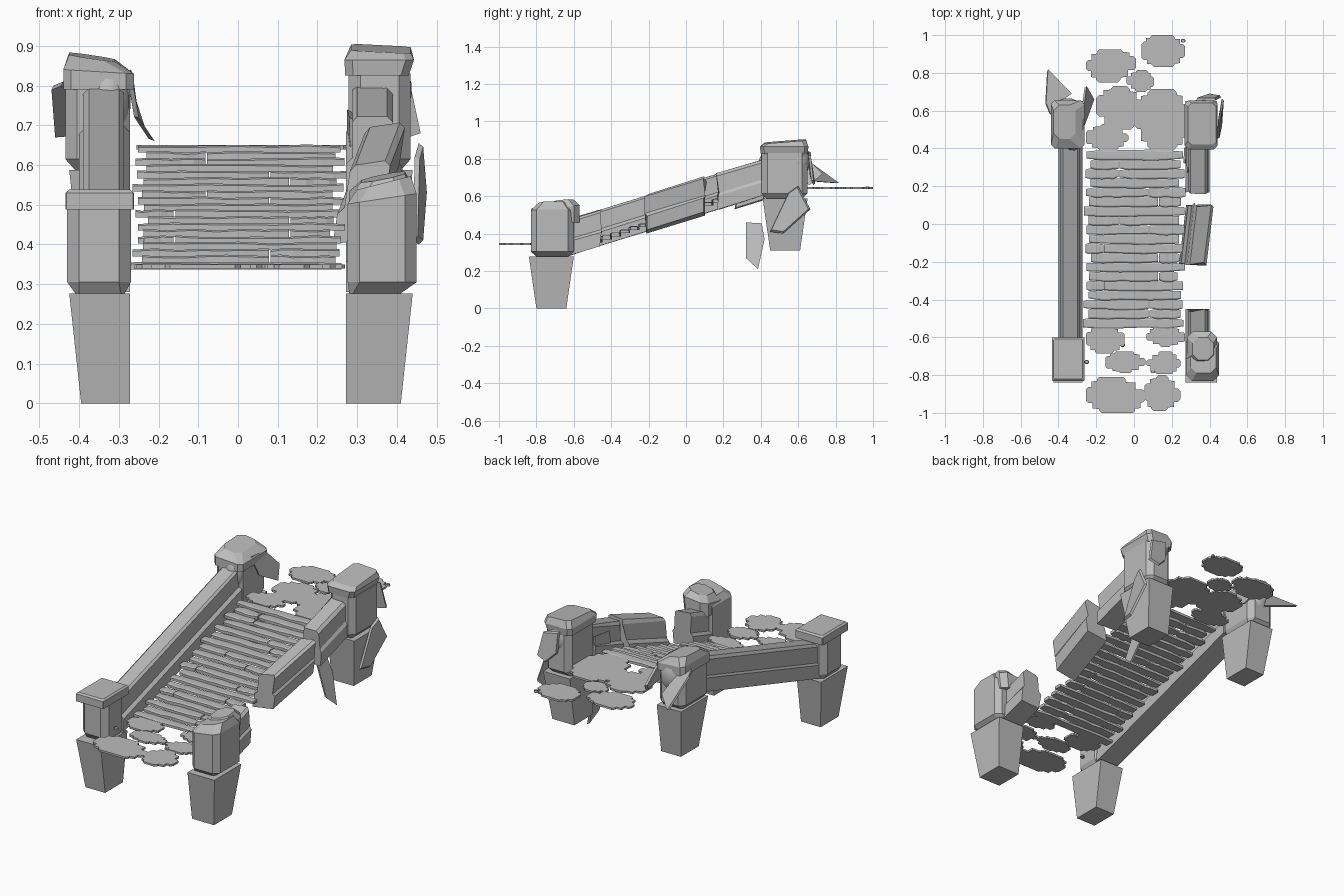
import bpy, bmesh, math, random
from mathutils import Vector

if "Cube" in bpy.data.objects:
    bpy.data.objects.remove(bpy.data.objects["Cube"])

random.seed(4)
stone = bpy.data.materials.new("grey stone")
stone.diffuse_color = (0.5, 0.5, 0.5, 1)
stone.use_nodes = True
stone.node_tree.nodes["Principled BSDF"].inputs["Base Color"].default_value = stone.diffuse_color


def make(name, verts, faces, smooth=False):
    me = bpy.data.meshes.new(name)
    me.from_pydata([tuple(v) for v in verts], [], faces)
    bm = bmesh.new()
    bm.from_mesh(me)
    bmesh.ops.recalc_face_normals(bm, faces=bm.faces)
    bm.to_mesh(me)
    bm.free()
    me.materials.append(stone)
    ob = bpy.data.objects.new(name, me)
    bpy.context.collection.objects.link(ob)
    if smooth:
        me.shade_smooth()
    return ob


def bridge(name, rings, smooth=False):
    """Join equal rings of points into a closed solid."""
    n = len(rings[0])
    verts = [p for r in rings for p in r]
    faces = [(k * n + i, k * n + (i + 1) % n, (k + 1) * n + (i + 1) % n, (k + 1) * n + i)
             for k in range(len(rings) - 1) for i in range(n)]
    faces += [tuple(range(n)), tuple(range(len(verts) - n, len(verts)))]
    return make(name, verts, faces, smooth)


def octagon(z, x0, x1, y0, y1, c, tilt_x=0, tilt_y=0):
    """Rectangle with cut corners, optionally sloped about its centre."""
    pts = [(x0 + c, y0), (x1 - c, y0), (x1, y0 + c), (x1, y1 - c),
           (x1 - c, y1), (x0 + c, y1), (x0, y1 - c), (x0, y0 + c)]
    cx, cy = (x0 + x1) / 2, (y0 + y1) / 2
    return [(x, y, z + (x - cx) * tilt_x + (y - cy) * tilt_y) for x, y in pts]


def rect(z, x0, x1, y0, y1):
    return [(x0, y0, z), (x1, y0, z), (x1, y1, z), (x0, y1, z)]


def shard(name, pts, thick=0.012):
    """Thin slab with a pointed back, from an outline in space."""
    p = [Vector(q) for q in pts]
    n = (p[1] - p[0]).cross(p[2] - p[0]).normalized() * thick
    c = sum(p, Vector()) / len(p)
    return bridge(name, [p, [c + (q - c) * 0.92 + n for q in p]])


# tapered legs, inner side upright
for side, label in ((-1, "left"), (1, "right")):
    for y, z, end in ((-0.72, 0, "front"), (0.53, 0.31, "rear")):
        rings = []
        for dz, xo, hy in ((0, 0.40, 0.08), (0.277, 0.43, 0.12)):
            x0, x1 = sorted((side * 0.272, side * (xo + (0.01 if side > 0 else -0.005))))
            rings.append(rect(z + dz, x0, x1, y - hy, y + hy))
        bridge(f"{end}_{label}_leg", rings)

# front left post with flat cap
bridge("front_left_post", [octagon(0.277, -0.41, -0.285, -0.78, -0.64, 0.01),
                           octagon(0.305, -0.43, -0.27, -0.80, -0.62, 0.03),
                           octagon(0.49, -0.43, -0.27, -0.80, -0.62, 0.03)])
bridge("front_left_cap", [octagon(0.488, -0.435, -0.262, -0.83, -0.60, 0.003),
                          octagon(0.53, -0.435, -0.262, -0.83, -0.60, 0.003),
                          octagon(0.538, -0.425, -0.272, -0.82, -0.61, 0.003)])

# front right post with worn sloping top
bridge("front_right_post", [octagon(0.277, 0.28, 0.41, -0.80, -0.63, 0.01),
                            octagon(0.305, 0.276, 0.45, -0.83, -0.60, 0.03),
                            octagon(0.515, 0.276, 0.45, -0.83, -0.60, 0.03, 0.15),
                            octagon(0.555, 0.30, 0.435, -0.79, -0.63, 0.03, 0.25)])
bridge("front_right_rubble", [octagon(0.46, 0.28, 0.43, -0.68, -0.57, 0.03),
                              octagon(0.53, 0.28, 0.44, -0.74, -0.57, 0.03, 0.1, 0.2),
                              octagon(0.57, 0.31, 0.42, -0.72, -0.60, 0.03, 0.2, 0.1)])

# rear posts and rough caps
bridge("rear_left_post", [octagon(0.587, -0.41, -0.285, 0.43, 0.62, 0.01),
                          octagon(0.615, -0.435, -0.272, 0.405, 0.65, 0.03),
                          octagon(0.80, -0.435, -0.272, 0.405, 0.65, 0.03)])
bridge("rear_left_cap", [octagon(0.79, -0.44, -0.262, 0.40, 0.655, 0.02),
                         octagon(0.835, -0.44, -0.262, 0.40, 0.655, 0.02, -0.06),
                         octagon(0.872, -0.425, -0.31, 0.45, 0.63, 0.03, -0.15, 0.05)])
bridge("rear_right_post", [octagon(0.587, 0.285, 0.41, 0.43, 0.62, 0.01),
                           octagon(0.615, 0.278, 0.435, 0.405, 0.65, 0.03),
                           octagon(0.83, 0.278, 0.435, 0.405, 0.65, 0.03)])
bridge("rear_right_cap", [octagon(0.825, 0.27, 0.43, 0.40, 0.65, 0.02),
                          octagon(0.865, 0.268, 0.443, 0.395, 0.655, 0.02),
                          octagon(0.893, 0.285, 0.435, 0.42, 0.64, 0.02, -0.05, 0.08)])


# sloping rails with an inner ledge
def rail(name, y0, y1, side, skew=0, drop=0, roll=0):
    prof = [(0.40, 0), (0.272, 0), (0.272, 0.075), (0.288, 0.09), (0.288, 0.18),
            (0.30, 0.195), (0.375, 0.195), (0.39, 0.18), (0.39, 0.09), (0.40, 0.075)]
    rings = []
    for y in (y0, y1):
        off = skew * (y - (y0 + y1) / 2)
        rings.append([(side * (x + off + roll * (h - 0.1)), y + random.uniform(-0.012, 0.012),
                       0.475 + 0.31 * y + h - drop + roll * (x - 0.335)) for x, h in prof])
    return bridge(name, rings)


rail("left_rail", -0.63, 0.43, -1)
rail("front_rail_stub", -0.63, -0.46, 1)
rail("middle_rail_piece", -0.21, 0.10, 1, 0.12, 0.0, 0.15)
rail("rear_rail_stub", 0.17, 0.43, 1)

# deck planks stepping up the slope
rows = 19
for i in range(rows):
    t = i / (rows - 1)
    y, z = -0.525 + 0.89 * t, 0.346 + 0.294 * t
    e = 0.26 if i % 2 == 0 else 0.235
    left, right = -e + random.uniform(-0.01, 0.01), e + 0.005 + random.uniform(-0.01, 0.01)
    cut = random.choice([-0.16, -0.08, 0.08, 0.13])
    spans = [(left, right)] if i % 3 == 0 else [(left, cut - 0.002), (cut + 0.002, right)]
    for a, b in spans:
        rings = []
        for k in range(7):
            x = a + (b - a) * k / 6
            w = 0.027 + random.uniform(-0.004, 0.003) - (0.006 if k in (0, 6) else 0)
            d = random.uniform(-0.003, 0.002)
            rings.append([(x, y - w, z - 0.009), (x, y + w, z - 0.009), (x, y + w, z + 0.006 + d),
                          (x, y + w * 0.7, z + 0.010 + d), (x, y - w * 0.7, z + 0.010 + d),
                          (x, y - w, z + 0.006 + d)])
        bridge(f"plank_{i}", rings)


# flat paving stones with stepped outlines
def paving(name, x0, x1, y0, y1, z):
    w, h = x1 - x0, y1 - y0
    pts = []
    for cx, cy, sx, sy, flip in ((x0, y0, 1, 1, 0), (x1, y0, -1, 1, 1),
                                 (x1, y1, -1, -1, 0), (x0, y1, 1, -1, 1)):
        a, b = w * random.uniform(0.17, 0.36), h * random.uniform(0.2, 0.38)
        c = min(w, h) * 0.07
        q = [(0, b + c), (c, b), (a * 0.5, b), (a * 0.5, b * 0.45), (a, b * 0.4), (a, c), (a + c, 0)]
        pts += [(cx + sx * u, cy + sy * v) for u, v in (q[::-1] if flip else q)]
    bridge(name, [[(x, y, z - 0.006) for x, y in pts], [(x, y, z + 0.005) for x, y in pts]])


rear_stones = [(-.255, .01, .75, .925), (.04, .27, .83, 1.0), (-.04, .105, .70, .815),
               (-.20, .05, .50, .73), (0, .285, .39, .715), (-.255, -.03, .39, .53)]
front_stones = [(-.255, -.05, -.685, -.54), (.065, .27, -.65, -.54), (-.15, .06, -.79, -.675),
                (.065, .245, -.795, -.675), (-.255, .06, -1.0, -.81), (.055, .245, -.99, -.80)]
for label, stones, z in (("rear", rear_stones, 0.645), ("front", front_stones, 0.345)):
    for i, s in enumerate(stones):
        paving(f"{label}_paving_{i}", *s, z)
for i, (x, y, z) in enumerate([(-.06, -.64, .345), (.10, -.78, .345), (-.25, -.73, .345), (.26, .97, .645)]):
    bridge(f"pebble_{i}", [octagon(z - 0.006, x - .012, x + .012, y - .01, y + .01, .006),
                           octagon(z + 0.006, x - .009, x + .009, y - .008, y + .008, .005)])

# broken slabs hanging around the rear posts
shard("hanging_shard", [(.27, .32, .46), (.275, .405, .455), (.30, .42, .37), (.35, .385, .21), (.33, .32, .27)])
shard("outer_shard", [(.44, .45, .41), (.455, .52, .40), (.465, .665, .53), (.455, .60, .655), (.445, .55, .62)])
shard("rear_right_shard", [(.33, .655, .84), (.43, .655, .82), (.46, .67, .68), (.40, .68, .66), (.34, .66, .72)])
shard("rear_left_shard", [(-.44, .58, .81), (-.465, .64, .80), (-.455, .82, .67), (-.33, .69, .68), (-.40, .64, .80)])
shard("inner_left_shard", [(-.27, .50, .84), (-.265, .62, .83), (-.25, .73, .72), (-.21, .66, .66), (-.25, .55, .72)])
shard("rear_stub_shard", [(.285, .26, .53), (.275, .42, .58), (.275, .42, .74), (.28, .28, .72)])

# smooth worn lumps draped on the rear caps
for name, c, r in (("left_worn_lump", (-.325, .45, .76), (.055, .065, .095)),
                   ("left_back_lump", (-.35, .60, .76), (.08, .068, .10)),
                   ("right_back_lump", (.36, .60, .79), (.078, .065, .09))):
    rings = []
    for k in range(1, 9):
        a = math.pi * k / 9
        rings.append([(c[0] + r[0] * math.sin(a) * math.cos(b), c[1] + r[1] * math.sin(a) * math.sin(b),
                       c[2] - r[2] * math.cos(a)) for b in (math.tau * j / 14 for j in range(14))])
    bridge(name, rings, True)
